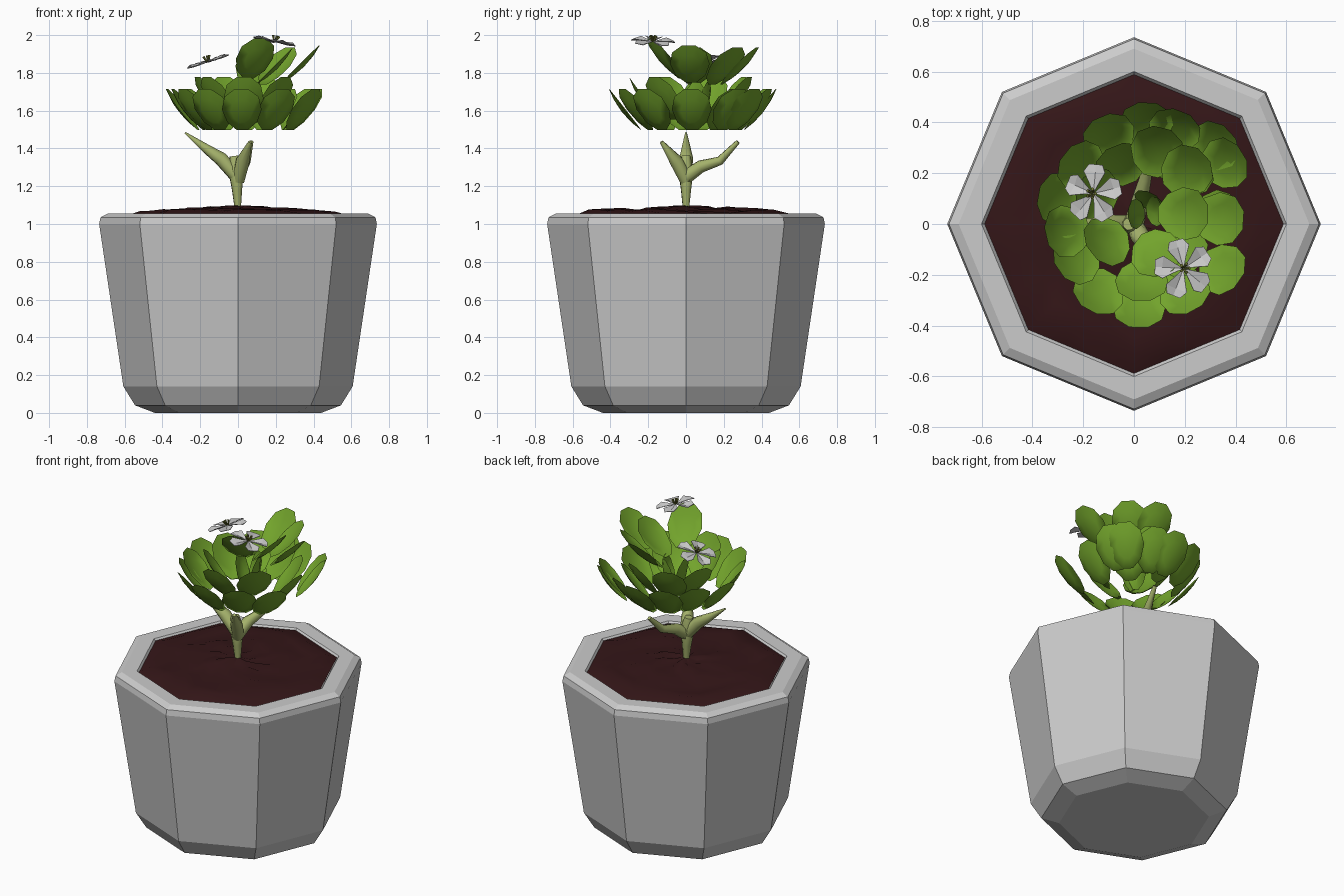
import bpy, bmesh, math, random
from mathutils import Vector

if "Cube" in bpy.data.objects:
    bpy.data.objects.remove(bpy.data.objects["Cube"])

random.seed(4)


def material(name, rgb):
    m = bpy.data.materials.new(name)
    m.diffuse_color = (*rgb, 1)
    m.use_nodes = True
    m.node_tree.nodes["Principled BSDF"].inputs["Base Color"].default_value = m.diffuse_color
    return m


GREEN = material("leaf_green", (0.17, 0.37, 0.025))
STEM = material("stem_green", (0.38, 0.45, 0.15))
SOIL = material("soil_brown", (0.034, 0.008, 0.009))
WHITE = material("petal_white", (0.9, 0.9, 0.9))
OLIVE = material("stamen_olive", (0.15, 0.17, 0.03))


def finish(bm, name, mat=None, smooth=None):
    bmesh.ops.recalc_face_normals(bm, faces=bm.faces)
    me = bpy.data.meshes.new(name)
    bm.to_mesh(me)
    bm.free()
    ob = bpy.data.objects.new(name, me)
    bpy.context.collection.objects.link(ob)
    if mat:
        me.materials.append(mat)
    if smooth:
        bpy.ops.object.select_all(action='DESELECT')
        ob.select_set(True)
        bpy.context.view_layer.objects.active = ob
        bpy.ops.object.shade_smooth_by_angle(angle=math.radians(smooth))
    return ob


def bridge(bm, a, b):
    n = len(a)
    for i in range(n):
        bm.faces.new((a[i], a[(i + 1) % n], b[(i + 1) % n], b[i]))


# Octagonal pot, chamfered at foot and rim
bm = bmesh.new()
profile = [(0.44, 0), (0.545, 0.04), (0.607, 0.14), (0.735, 1.0), (0.728, 1.035),
           (0.69, 1.055), (0.60, 1.055), (0.588, 1.04), (0.575, 0.95)]
rings = [[bm.verts.new((r * math.cos(k * math.pi / 4), r * math.sin(k * math.pi / 4), z))
          for k in range(8)] for r, z in profile]
for a, b in zip(rings, rings[1:]):
    bridge(bm, a, b)
bm.faces.new(rings[0])
bm.faces.new(rings[-1])
finish(bm, "pot")

# Lumpy soil filling the octagon
bm = bmesh.new()
prev = None
centre = bm.verts.new((0, 0, 1.098))
for j in range(1, 9):
    t = j / 8
    ring = []
    for k in range(24):
        a = k * math.tau / 24
        r = 0.588 * t * math.cos(math.pi / 8) / math.cos(a % (math.pi / 4) - math.pi / 8)
        z = 1.045 if j == 8 else 1.092 - 0.03 * t + random.uniform(-0.012, 0.012)
        ring.append(bm.verts.new((r * math.cos(a), r * math.sin(a), z)))
    if prev:
        bridge(bm, prev, ring)
    else:
        for k in range(24):
            bm.faces.new((centre, ring[k], ring[(k + 1) % 24]))
    prev = ring
finish(bm, "soil", SOIL, 40)


# Stem and its three branches: tapered tubes
def tube(bm, path, sides=8):
    pts = [Vector(p[:3]) for p in path]
    prev = None
    for i, p in enumerate(pts):
        d = (pts[min(i + 1, len(pts) - 1)] - pts[max(i - 1, 0)]).normalized()
        u = d.cross(Vector((0.3, 1, 0.1))).normalized()
        v = d.cross(u)
        ring = []
        for k in range(sides):
            a = k * math.tau / sides
            ring.append(bm.verts.new(p + (u * math.cos(a) + v * math.sin(a)) * path[i][3]))
        if prev:
            bridge(bm, prev, ring)
        else:
            bm.faces.new(ring)
        prev = ring
    bm.faces.new(prev)


bm = bmesh.new()
tube(bm, [(0, 0, 1.05, 0.014), (-0.005, 0, 1.18, 0.028), (-0.01, 0, 1.28, 0.042), (-0.02, 0, 1.36, 0.025)])
tube(bm, [(0, 0, 1.24, 0.035), (-0.09, 0, 1.345, 0.038), (-0.17, 0, 1.40, 0.025), (-0.28, 0, 1.483, 0.005)])
tube(bm, [(0, 0, 1.23, 0.035), (0.025, -0.05, 1.33, 0.038), (0.065, -0.13, 1.435, 0.010)])
tube(bm, [(0, 0, 1.25, 0.04), (0.02, 0.08, 1.305, 0.034), (0.045, 0.18, 1.335, 0.024), (0.07, 0.275, 1.435, 0.012)])
finish(bm, "stem", STEM, 50)


# Leaves: shallow rounded dishes leaning outward (centre x, y, z, steepness in degrees)
def leaf(bm, c, steep, length=0.145, width=0.105):
    out = Vector((c[0] - 0.03, c[1] - 0.04, 0)).normalized()
    e = math.radians(steep)
    axis = out * math.cos(e) + Vector((0, 0, math.sin(e)))
    up = -out * math.sin(e) + Vector((0, 0, math.cos(e)))
    side = axis.cross(up)
    c = Vector(c)
    mid = bm.verts.new(c - up * 0.012)
    prev = None
    faces = []
    for t in (0.55, 1.0):
        ring = []
        for k in range(10):
            a = (k + 0.5) * math.tau / 10
            u, v = length * t * math.cos(a), width * t * math.sin(a)
            v *= 1 + 0.12 * math.cos(a)
            ring.append(bm.verts.new(c + axis * u + side * v + up * (0.022 * t * t - 0.012)))
        for k in range(10):
            n = (k + 1) % 10
            if prev:
                faces.append(bm.faces.new((prev[k], ring[k], ring[n], prev[n])))
            else:
                faces.append(bm.faces.new((mid, ring[k], ring[n])))
        prev = ring
    bmesh.ops.solidify(bm, geom=faces, thickness=0.008)


lower = [(0.05, 0.40), (0.16, 0.37), (0.32, 0.31), (0.36, 0.24), (0.35, -0.18), (0.20, -0.27),
         (0.02, -0.33), (-0.14, -0.27), (-0.23, -0.14), (-0.27, -0.03), (-0.30, 0.10),
         (-0.21, 0.23), (-0.10, 0.35), (0.22, 0.21), (0.33, 0.03)]
middle = [(0.03, -0.23), (-0.05, 0.24), (-0.11, -0.07), (-0.15, 0.12), (0.12, 0.27), (0.2, -0.12)]
upper = [(0.34, 0.02, 1.84), (0.20, 0.04, 1.83), (0.09, 0.29, 1.83), (0.09, -0.12, 1.87), (0.21, 0.21, 1.83)]
bm = bmesh.new()
for x, y in lower:
    leaf(bm, (x, y, 1.60), 52)
for x, y in middle:
    leaf(bm, (x, y, 1.66), 55)
for p in upper:
    leaf(bm, p, 45 if p[2] < 1.86 else 50)
for x, y in ((0.06, 0.10), (0.09, 0.05), (0.0, 0.04)):
    leaf(bm, (x, y, 1.63), 75, 0.13, 0.06)
finish(bm, "leaves", GREEN, 50)


# Flowers: five blunt petals each, folded along the middle, with a stamen tuft
def flower(name, c, normal, start):
    rot = Vector((0, 0, 1)).rotation_difference(Vector(normal))
    c = Vector(c)
    bm = bmesh.new()
    half = [(0.0, 0.0, 0.0), (0.045, 0.022, 0.006), (0.085, 0.044, 0.012), (0.115, 0.028, 0.0)]
    for i in range(5):
        a = math.radians(start + 72 * i)

        def put(r, s, h):
            return bm.verts.new(c + rot @ Vector((r * math.cos(a) - s * math.sin(a),
                                                  r * math.sin(a) + s * math.cos(a), h)))
        spine = [put(r, 0, -h * 0.3) for r, s, h in half]
        faces = []
        for sign in (-1, 1):
            edge = [put(r, s * sign, h) for r, s, h in half[1:]]
            faces.append(bm.faces.new((spine[0], spine[1], edge[0])))
            for k in (0, 1):
                faces.append(bm.faces.new((spine[k + 1], spine[k + 2], edge[k + 1], edge[k])))
        bmesh.ops.recalc_face_normals(bm, faces=faces)
        bmesh.ops.solidify(bm, geom=faces, thickness=0.003)
    finish(bm, name + "_petals", WHITE)
    bm = bmesh.new()
    for i in range(5):
        a = i * math.tau / 5
        d = Vector((math.cos(a), math.sin(a), 0))
        base, tip = c + rot @ (d * 0.005), c + rot @ (d * 0.018 + Vector((0, 0, 0.03)))
        tube(bm, [(*base, 0.004), (*tip, 0.007)], 5)
    finish(bm, name + "_stamens", OLIVE)


flower("left_flower", (-0.16, 0.12, 1.86), (-0.32, 0, 1), 85)
flower("right_flower", (0.195, -0.175, 1.967), (0.2, 0.05, 1), 105)
